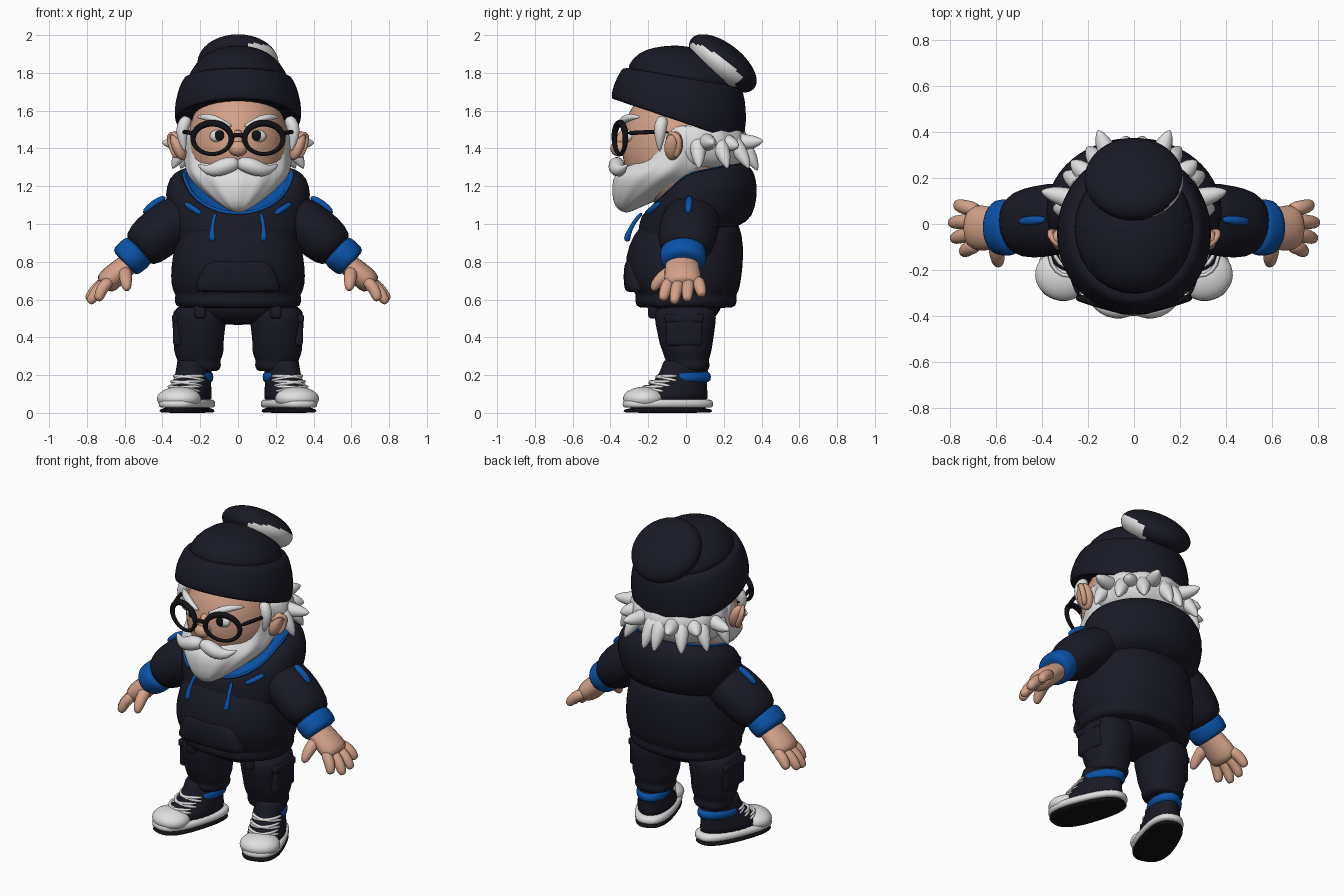
import bpy, bmesh
from math import sin, cos, pi, radians
from mathutils import Vector, Matrix, Euler

cube = bpy.data.objects.get("Cube")
if cube:
    bpy.data.objects.remove(cube, do_unlink=True)


def material(name, red, green, blue):
    mat = bpy.data.materials.new(name)
    mat.use_nodes = True
    mat.diffuse_color = (red, green, blue, 1)
    shader = mat.node_tree.nodes["Principled BSDF"]
    shader.inputs["Base Color"].default_value = (red, green, blue, 1)
    shader.inputs["Roughness"].default_value = .8
    return mat


navy = material("dark navy cloth", .01, .01, .019)
black = material("black", .006, .006, .008)
blue = material("blue trim", .003, .085, .39)
white = material("white", .74, .74, .74)
skin = material("skin", .66, .36, .25)


def finish(bm, name, mat, mirror=False, smooth_level=1, warp=None):
    """Turn a bmesh into a smooth object, optionally mirrored across x."""
    if warp:
        for vert in bm.verts:
            vert.co = warp(vert.co)
    bmesh.ops.recalc_face_normals(bm, faces=bm.faces)
    mesh = bpy.data.meshes.new(name)
    bm.to_mesh(mesh)
    bm.free()
    mesh.materials.append(mat)
    for poly in mesh.polygons:
        poly.use_smooth = True
    obj = bpy.data.objects.new(name, mesh)
    bpy.context.collection.objects.link(obj)
    if mirror:
        obj.modifiers.new("mirror", "MIRROR")
    if smooth_level:
        subsurf = obj.modifiers.new("smooth", "SUBSURF")
        subsurf.levels = subsurf.render_levels = smooth_level
    return obj


def skin_rings(bm, rings, closed=False):
    """Bridge successive vertex rings with quads and cap open ends."""
    count = len(rings[0])
    pairs = list(zip(rings, rings[1:]))
    if closed:
        pairs.append((rings[-1], rings[0]))
    for low, high in pairs:
        for i in range(count):
            j = (i + 1) % count
            bm.faces.new((low[i], low[j], high[j], high[i]))
    if not closed:
        bm.faces.new(rings[0])
        bm.faces.new(rings[-1])


def loft(name, mat, rings, x=0, power=2, seg=28, ripple=0, **options):
    """Stack of oval rings: (y, z, half width, half depth, optional slope)."""
    bm = bmesh.new()
    made = []
    for y, z, rx, ry, *slope in rings:
        ring = []
        for k in range(seg):
            a = 2 * pi * k / seg
            wave = 1 + ripple * cos(a * seg / 4)
            c, s = [abs(v) ** (2 / power) * (1 if v > 0 else -1) * wave for v in (cos(a), sin(a))]
            lift = slope[0] * ry * s if slope else 0
            ring.append(bm.verts.new((x + rx * c, y + ry * s, z + lift)))
        made.append(ring)
    skin_rings(bm, made)
    return finish(bm, name, mat, **options)


def tube(name, mat, points, flat=1, seg=12, closed=False, **options):
    """Round sweep through points given as (x, y, z, radius)."""
    bm = bmesh.new()
    spots = [Vector(p[:3]) for p in points]
    last = len(spots) - 1
    span = spots[-1] - spots[0]
    guide = Vector((0, 0, 1)) if abs(span.y) > .8 * span.length else Vector((0, 1, 0))
    made = []
    for i, spot in enumerate(spots):
        after = spots[(i + 1) % len(spots)] if closed else spots[min(i + 1, last)]
        before = spots[i - 1] if closed else spots[max(i - 1, 0)]
        along = (after - before).normalized()
        u = (guide - along * guide.dot(along)).normalized()
        v = along.cross(u) * flat
        turns = [2 * pi * k / seg for k in range(seg)]
        made.append([bm.verts.new(spot + (u * cos(a) + v * sin(a)) * points[i][3]) for a in turns])
    skin_rings(bm, made, closed)
    return finish(bm, name, mat, **options)


def ball(name, mat, place, scale, turn=(0, 0, 0), **options):
    bm = bmesh.new()
    rotation = Euler([radians(t) for t in turn]).to_matrix().to_4x4()
    matrix = Matrix.Translation(place) @ rotation @ Matrix.Diagonal((*scale, 1))
    bmesh.ops.create_uvsphere(bm, u_segments=48, v_segments=32, radius=1, matrix=matrix)
    return finish(bm, name, mat, smooth_level=0, **options)


def block(name, mat, place, size, bevel=.015, **options):
    bm = bmesh.new()
    matrix = Matrix.Translation(place) @ Matrix.Diagonal((*size, 1))
    bmesh.ops.create_cube(bm, size=1, matrix=matrix)
    bmesh.ops.bevel(bm, geom=bm.edges[:], offset=bevel, segments=3, affect="EDGES", profile=.5)
    return finish(bm, name, mat, smooth_level=0, **options)


# Knitted hat with turned-up band and floppy bobble
loft("hat_band", navy, [(-.05, 1.59, .28, .29, -.34), (-.05, 1.54, .325, .335, -.34),
                        (-.05, 1.55, .338, .352, -.34), (-.03, 1.64, .338, .355, -.29),
                        (-.02, 1.73, .31, .335, -.2), (-.02, 1.775, .287, .317, -.17),
                        (-.02, 1.78, .26, .28, -.17)])
loft("hat_dome", navy, [(-.02, 1.72, .28, .3, -.18), (-.02, 1.8, .262, .29, -.15),
                        (-.03, 1.885, .195, .225, -.1), (-.04, 1.93, .115, .13, -.05),
                        (-.05, 1.945, .03, .03)])
bobble_place, bobble_size, bobble_turn = Vector((0, .195, 1.85)), Vector((.215, .212, .105)), -38
bobble = ball("hat_bobble", navy, bobble_place, bobble_size, (bobble_turn, 0, 0))
bobble.data.materials.append(white)
unturn = Matrix.Rotation(radians(-bobble_turn), 3, "X")
for poly in bobble.data.polygons:
    spot = unturn @ (poly.center - bobble_place)
    if spot.z < .3 * (spot.x - .14) and spot.x > .05 and spot.y < .12:
        poly.material_index = 1

# Head and face
ball("head", skin, (0, -.04, 1.42), (.265, .3, .34))
ball("nose", skin, (0, -.355, 1.4), (.05, .045, .042))
tube("nose_bridge", skin, [(0, -.32, 1.5, .025), (0, -.345, 1.45, .028), (0, -.36, 1.41, .03)])
ball("eye", white, (.1, -.298, 1.465), (.05, .03, .035), mirror=True)
ball("pupil", black, (.098, -.32, 1.468), (.026, .013, .028), mirror=True)
ball("ear", skin, (.315, -.065, 1.415), (.035, .05, .08), (0, 20, 20), mirror=True)
tube("ear_rim", skin, [(.3, -.1, 1.44, .012), (.345, -.085, 1.49, .016), (.37, -.04, 1.47, .018),
                       (.355, -.03, 1.41, .016), (.32, -.06, 1.345, .02)], mirror=True)

# Beard, moustache, brows and hair
loft("beard", white, [(-.315, 1.06, .02, .015), (-.31, 1.09, .08, .07), (-.23, 1.16, .175, .16),
                      (-.14, 1.235, .25, .248), (-.09, 1.28, .275, .27), (-.03, 1.34, .283, .24),
                      (-.03, 1.42, .282, .22), (-.05, 1.49, .28, .16), (-.05, 1.52, .25, .1)],
     seg=48, ripple=.018)
tube("moustache", white, [(-.01, -.36, 1.325, .03), (.05, -.37, 1.315, .047), (.11, -.365, 1.29, .045),
                          (.16, -.345, 1.28, .03), (.215, -.31, 1.315, .004)], mirror=True)
tube("eyebrow", white, [(.03, -.35, 1.515, .008), (.09, -.345, 1.538, .022),
                        (.16, -.305, 1.57, .024), (.22, -.24, 1.565, .005)], mirror=True)
tube("sideburn", white, [(.26, -.12, 1.57, .03), (.295, -.135, 1.52, .038), (.3, -.14, 1.46, .03),
                         (.28, -.14, 1.38, .005)], mirror=True)
loft("back_hair", white, [(.06, 1.28, .23, .2), (.06, 1.34, .285, .25), (.06, 1.42, .305, .28),
                          (.05, 1.5, .29, .26), (.04, 1.54, .27, .23)], seg=48, ripple=.02)
for angle, reach, height in ((6, .36, 1.28), (22, .42, 1.44), (33, .37, 1.29), (48, .37, 1.41), (58, .36, 1.29),
                             (75, .42, 1.43), (85, .35, 1.29)):
    out = Vector((sin(radians(angle)), cos(radians(angle)), 0))
    steps = ((.2, 1.47, .04), (.27, 1.43, .05), (.08 + reach * .7, height * .6 + .57, .038), (reach, height, .003))
    path = [(out.x * d, .04 + out.y * d * .95, z, r) for d, z, r in steps]
    tube("hair_tuft", white, path, mirror=True)

# Spectacles
around = [2 * pi * k / 20 for k in range(20)]
tube("spectacle_rim", black, [(.137 + .103 * cos(a), -.35 + .03 * cos(a), 1.452 + .083 * sin(a), .015 + .004 * sin(a))
                              for a in around], closed=True, mirror=True)
tube("spectacle_bridge", black, [(-.04, -.375, 1.465, .012), (0, -.385, 1.475, .012), (.04, -.375, 1.465, .012)])
tube("spectacle_arm", black, [(.235, -.32, 1.48, .014), (.28, -.2, 1.488, .011), (.3, -.08, 1.485, .01)], mirror=True)


# Hooded top
def drape(co):
    return Vector((co.x, co.y, co.z + co.y * (.2 if co.y > 0 else .95)))


loft("torso", navy, [(0, .555, .29, .23), (0, .56, .335, .268), (0, .615, .338, .272), (0, .625, .33, .265),
                     (0, .645, .348, .283), (-.01, .72, .36, .305), (-.01, .82, .35, .317),
                     (.01, .95, .325, .29), (.03, 1.02, .27, .24), (.03, 1.04, .18, .16)], power=2.3)
loft("front_pocket", navy, [(-.255, .64, .21, .05), (-.26, .645, .23, .066), (-.26, .72, .21, .073),
                            (-.26, .8, .17, .066), (-.255, .805, .15, .05)], power=3)
loft("hood", navy, [(.04, .93, .29, .26), (.05, .97, .35, .305), (.06, 1.06, .378, .318), (.06, 1.15, .388, .318),
                    (.05, 1.23, .37, .303), (.03, 1.27, .32, .265), (.03, 1.265, .3, .25), (.03, 1.2, .28, .23)],
     warp=drape)
loft("hood_lining", blue, [(.03, 1.22, .302, .25), (.028, 1.272, .301, .252), (.028, 1.276, .285, .24),
                           (.02, 1.18, .25, .2)], warp=drape)
tube("hood_stitch", blue, [(.285, -.135, 1.115, .015), (.24, -.178, 1.08, .017), (.19, -.208, 1.052, .015)], mirror=True)
tube("drawstring", blue, [(.12, -.23, 1.06, .011), (.13, -.27, 1.02, .011), (.137, -.295, .97, .011),
                          (.137, -.31, .94, .018), (.135, -.313, .905, .018)], mirror=True)

# Arms and hands
tube("sleeve", navy, [(.2, .03, 1.07, .12), (.3, .03, 1.035, .158), (.41, .01, .96, .16),
                      (.49, 0, .89, .15), (.54, -.01, .845, .11)], flat=.86, seg=20, mirror=True)
tube("sleeve_mark", blue, [(.38, .02, 1.145, .015), (.445, .015, 1.108, .024), (.505, .01, 1.055, .015)], mirror=True)
tube("cuff", blue, [(.515, -.015, .872, .1), (.53, -.015, .858, .123), (.55, -.015, .838, .125),
                    (.595, -.015, .802, .122), (.605, -.015, .792, .1)], flat=.8, seg=20, mirror=True)
tube("palm", skin, [(.53, -.02, .83, .09), (.58, -.02, .79, .09), (.635, -.02, .745, .1),
                    (.69, -.015, .695, .105), (.715, -.015, .67, .08)], flat=.65, mirror=True)
for base_y, tip in ((-.085, (.745, -.125, .595)), (-.035, (.79, -.065, .58)),
                    (.015, (.8, .005, .595)), (.06, (.775, .085, .62))):
    base, tip = Vector((.67, base_y, .71)), Vector(tip)
    knuckle = base.lerp(tip, .55) + Vector((.012, 0, .012))
    tube("finger", skin, [(*base, .034), (*knuckle, .034), (*base.lerp(tip, .9), .028), (*tip, .014)], mirror=True)
tube("thumb", skin, [(.6, -.06, .76, .04), (.595, -.125, .72, .036), (.59, -.165, .675, .03),
                     (.587, -.178, .645, .014)], mirror=True)

# Cargo trousers
loft("hips", navy, [(0, .62, .3, .21), (0, .54, .31, .185), (0, .49, .22, .14), (0, .465, .1, .08)])
loft("trouser_leg", navy, [(0, .58, .125, .16), (-.005, .5, .148, .166), (0, .42, .135, .15), (0, .36, .13, .14),
                           (.005, .335, .135, .132), (.005, .29, .12, .12), (.008, .275, .112, .112),
                           (.01, .255, .12, .118), (.01, .225, .11, .11), (.01, .22, .09, .09)],
     x=.207, power=2.3, mirror=True)
block("cargo_pocket", navy, (.318, -.01, .43), (.05, .19, .15), mirror=True)
block("cargo_flap", navy, (.322, -.01, .5), (.055, .205, .045), mirror=True)
block("belt_tab", navy, (.2, -.175, .545), (.06, .05, .09), mirror=True)

# High-top shoes, turned outward
splay = Matrix.Translation((.265, -.095, 0)) @ Matrix.Rotation(radians(20), 4, "Z")


def shoe(co):
    return splay @ Vector((co.x * (1 - .35 * co.y), co.y, co.z))


fit = dict(mirror=True, warp=shoe)
loft("shoe_sole", black, [(0, 0, .1, .232), (0, .004, .116, .245), (0, .032, .116, .246)], power=2.6, **fit)
loft("shoe_rim", white, [(0, .026, .1, .24), (0, .03, .119, .25), (0, .066, .118, .247), (0, .074, .1, .235)],
     power=2.6, **fit)
ball("toe_cap", white, (0, -.135, .075), (.112, .11, .063), **fit)
loft("shoe_upper", navy, [(.01, .05, .112, .225), (.03, .1, .108, .19), (.06, .15, .098, .155),
                          (.09, .2, .092, .13, -.1), (.1, .25, .092, .125, -.2), (.1, .265, .08, .11, -.2)], **fit)
loft("ankle_band", blue, [(.098, .16, .08, .11), (.098, .165, .103, .143), (.1, .216, .1, .139),
                          (.1, .22, .08, .11)], **fit)
for step in range(3):
    y, z = -.135 + .038 * step, .125 + .028 * step
    for side in (-1, 1):
        tube("shoelace", white, [(-.09 * side, y + .085, z - .012, .008), (-.06 * side, y + .018, z, .01),
                                 (0, y - .008, z + .01, .01), (.06 * side, y + .022, z + .014, .01),
                                 (.09 * side, y + .085, z + .014, .008)], seg=8, **fit)
